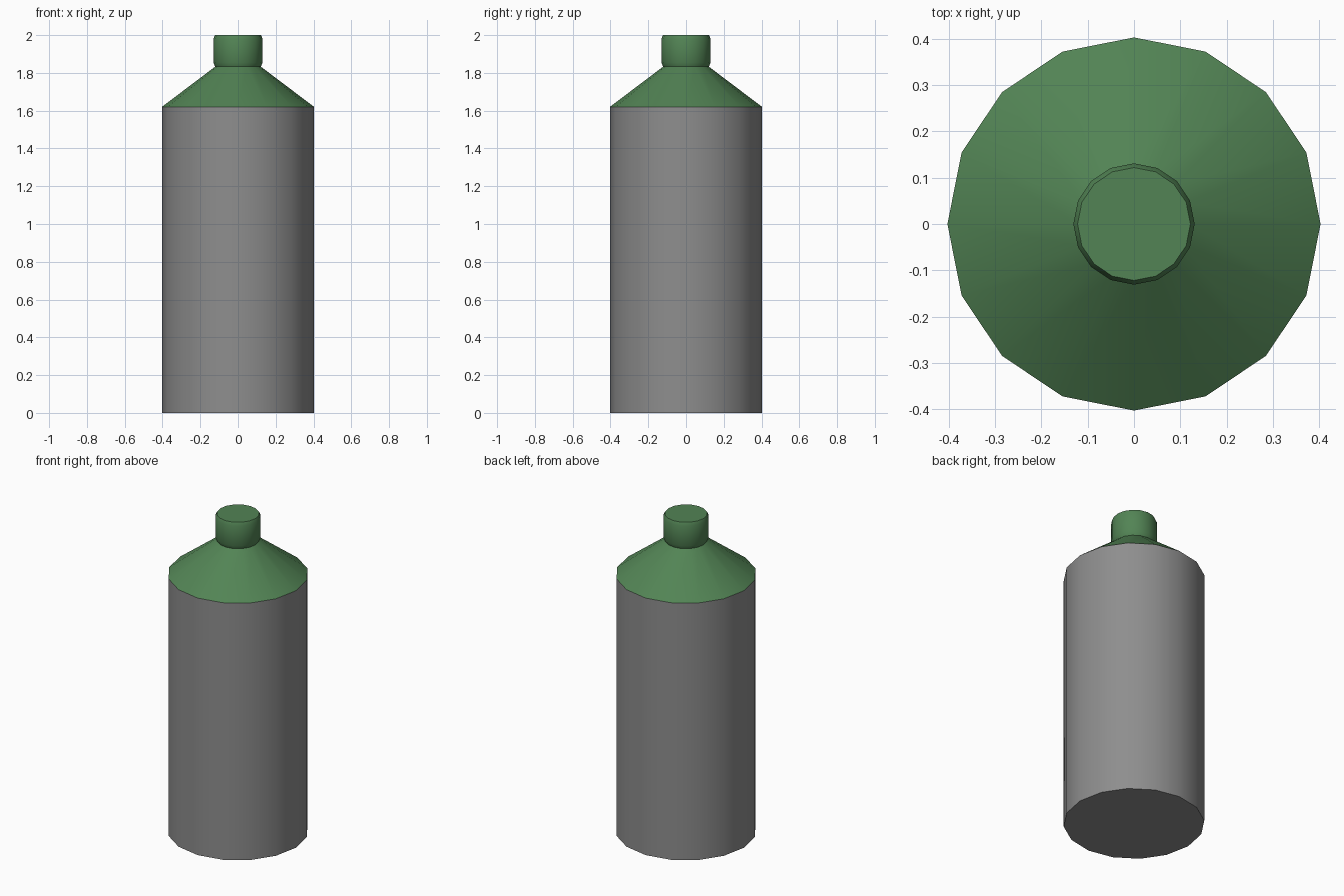
import bpy, bmesh, math

if "Cube" in bpy.data.objects:
    bpy.data.objects.remove(bpy.data.objects["Cube"])

SIDES = 16


def make_material(name, color):
    mat = bpy.data.materials.new(name)
    mat.diffuse_color = (*color, 1)
    mat.use_nodes = True
    mat.node_tree.nodes["Principled BSDF"].inputs["Base Color"].default_value = mat.diffuse_color
    return mat


green = make_material("green", (0.085, 0.23, 0.09))
dark_grey = make_material("dark_grey", (0.27, 0.27, 0.27))


def lathe(name, profile, material, cap_bottom=False, cap_top=False):
    """Sweep (radius, z) points around z, with optional end caps."""
    bm = bmesh.new()
    rings = []
    for r, z in profile:
        angles = [2 * math.pi * i / SIDES for i in range(SIDES)]
        rings.append([bm.verts.new((r * math.cos(a), r * math.sin(a), z)) for a in angles])
    for low, high in zip(rings, rings[1:]):
        for i in range(SIDES):
            j = (i + 1) % SIDES
            bm.faces.new((low[i], low[j], high[j], high[i]))
    if cap_bottom:
        bm.faces.new(rings[0][::-1])
    if cap_top:
        bm.faces.new(rings[-1])
    mesh = bpy.data.meshes.new(name)
    bm.to_mesh(mesh)
    bm.free()
    mesh.materials.append(material)
    obj = bpy.data.objects.new(name, mesh)
    bpy.context.collection.objects.link(obj)
    bpy.ops.object.select_all(action='DESELECT')
    obj.select_set(True)
    bpy.context.view_layer.objects.active = obj
    bpy.ops.object.shade_smooth_by_angle(angle=math.radians(30))
    return obj


# Grey cylindrical body, closed underneath
lathe("body", [(0.403, 0), (0.403, 1.62)], dark_grey, cap_bottom=True)

# Green sloping shoulder and bevelled neck cap
lathe("shoulder_and_neck",
      [(0.403, 1.62), (0.121, 1.833), (0.131, 1.855), (0.131, 1.98), (0.122, 2.0)],
      green, cap_top=True)
